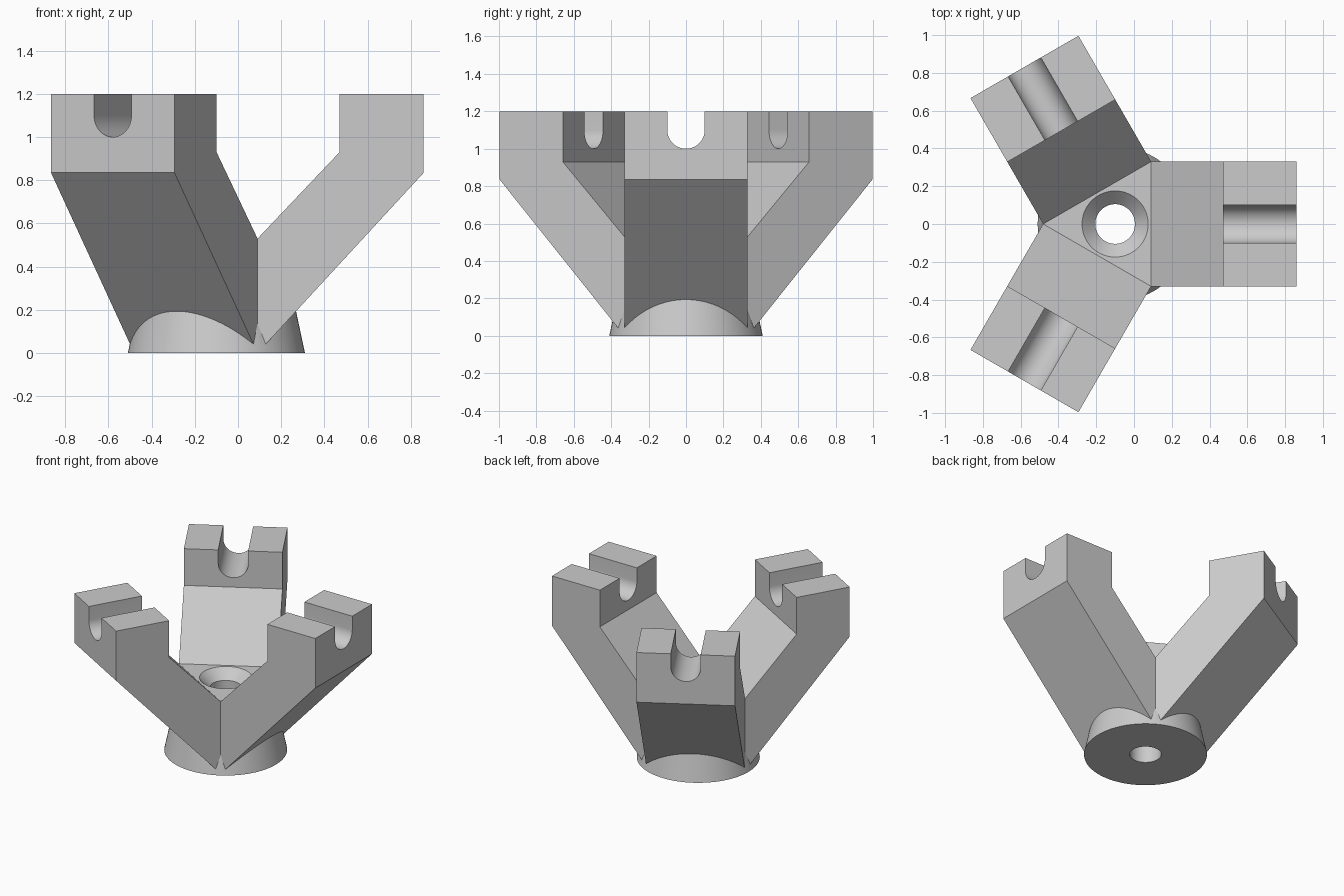
import bpy, bmesh, math
from mathutils import Matrix, Vector

cube = bpy.data.objects.get("Cube")
if cube:
    bpy.data.objects.remove(cube, do_unlink=True)

AXIS_X = -0.1                      # vertical axis of the holder
HALF_W = 0.33                      # half width of an arm
APOTHEM = HALF_W / math.sqrt(3)    # hub triangle, centre to side
FLOOR = 0.53                       # height of the hub floor
TOP = 1.2

grey = bpy.data.materials.new("plain grey")
grey.use_nodes = True
colour = (0.6, 0.6, 0.6, 1)
grey.diffuse_color = colour
grey.node_tree.nodes["Principled BSDF"].inputs["Base Color"].default_value = colour


def make_object(name, bm):
    bmesh.ops.recalc_face_normals(bm, faces=bm.faces)
    mesh = bpy.data.meshes.new(name)
    bm.to_mesh(mesh)
    bm.free()
    obj = bpy.data.objects.new(name, mesh)
    bpy.context.collection.objects.link(obj)
    mesh.materials.append(grey)
    return obj


def prism(name, outline, offset):
    """Extrude a closed outline along offset."""
    bm = bmesh.new()
    face = bm.faces.new([bm.verts.new(p) for p in outline])
    moved = bmesh.ops.extrude_face_region(bm, geom=[face])["geom"]
    bmesh.ops.translate(bm, vec=offset,
                        verts=[v for v in moved if isinstance(v, bmesh.types.BMVert)])
    return make_object(name, bm)


def lathe(name, profile, steps=96):
    """Solid of revolution; profile is (radius, z) from bottom to top."""
    bm = bmesh.new()
    rings = [[bm.verts.new((r * math.cos(math.tau * i / steps),
                            r * math.sin(math.tau * i / steps), z))
              for i in range(steps)] for r, z in profile]
    for low, high in zip(rings, rings[1:]):
        for i in range(steps):
            j = (i + 1) % steps
            bm.faces.new((low[i], low[j], high[j], high[i]))
    bm.faces.new(rings[0])
    bm.faces.new(rings[-1])
    return make_object(name, bm)


def combine(obj, tool, operation):
    """Apply a boolean and discard the tool."""
    mod = obj.modifiers.new(operation.lower(), "BOOLEAN")
    mod.operation, mod.object, mod.solver = operation, tool, "EXACT"
    select(obj)
    bpy.ops.object.modifier_apply(modifier=mod.name)
    bpy.data.objects.remove(tool, do_unlink=True)


def select(obj):
    bpy.ops.object.select_all(action="DESELECT")
    obj.select_set(True)
    bpy.context.view_layer.objects.active = obj


def finish(obj, angle):
    obj.data.transform(Matrix.Translation((AXIS_X, 0, 0)) @ Matrix.Rotation(angle, 4, "Z"))
    select(obj)
    bpy.ops.object.shade_smooth_by_angle(angle=math.radians(25))


# Hub: triangular core on a tapered foot, with a countersunk hole
corners = [Vector((2 * APOTHEM * math.cos(a), 2 * APOTHEM * math.sin(a), 0.02))
           for a in (math.radians(60 + 120 * k) for k in range(3))]
hub = prism("hub", corners, (0, 0, FLOOR - 0.02))
foot = lathe("foot", [(0.41, 0), (0.325, 0.4)])
combine(hub, foot, "UNION")
drill = lathe("drill", [(0.105, -0.1), (0.105, FLOOR - 0.07),
                        (0.175, FLOOR), (0.185, FLOOR + 0.01)])
combine(hub, drill, "DIFFERENCE")
finish(hub, 0)

# Arms: bent profile with a round-bottomed slot across the top
profile = [(APOTHEM, 0), (0.96, 0.835), (0.96, TOP), (0.57, TOP), (0.57, 0.93),
           (APOTHEM, FLOOR)]
slot = [(0.1, TOP + 0.1), (-0.1, TOP + 0.1)]
slot += [(-0.1 * math.cos(math.pi * i / 24), 1.1 - 0.1 * math.sin(math.pi * i / 24))
         for i in range(25)]
for k, name in enumerate(("left_arm", "back_right_arm", "front_right_arm")):
    arm = prism(name, [(r, -HALF_W, z) for r, z in profile], (0, 2 * HALF_W, 0))
    cutter = prism("slot_cutter", [(0.4, y, z) for y, z in slot], (0.8, 0, 0))
    combine(arm, cutter, "DIFFERENCE")
    finish(arm, math.radians(120 * k))
